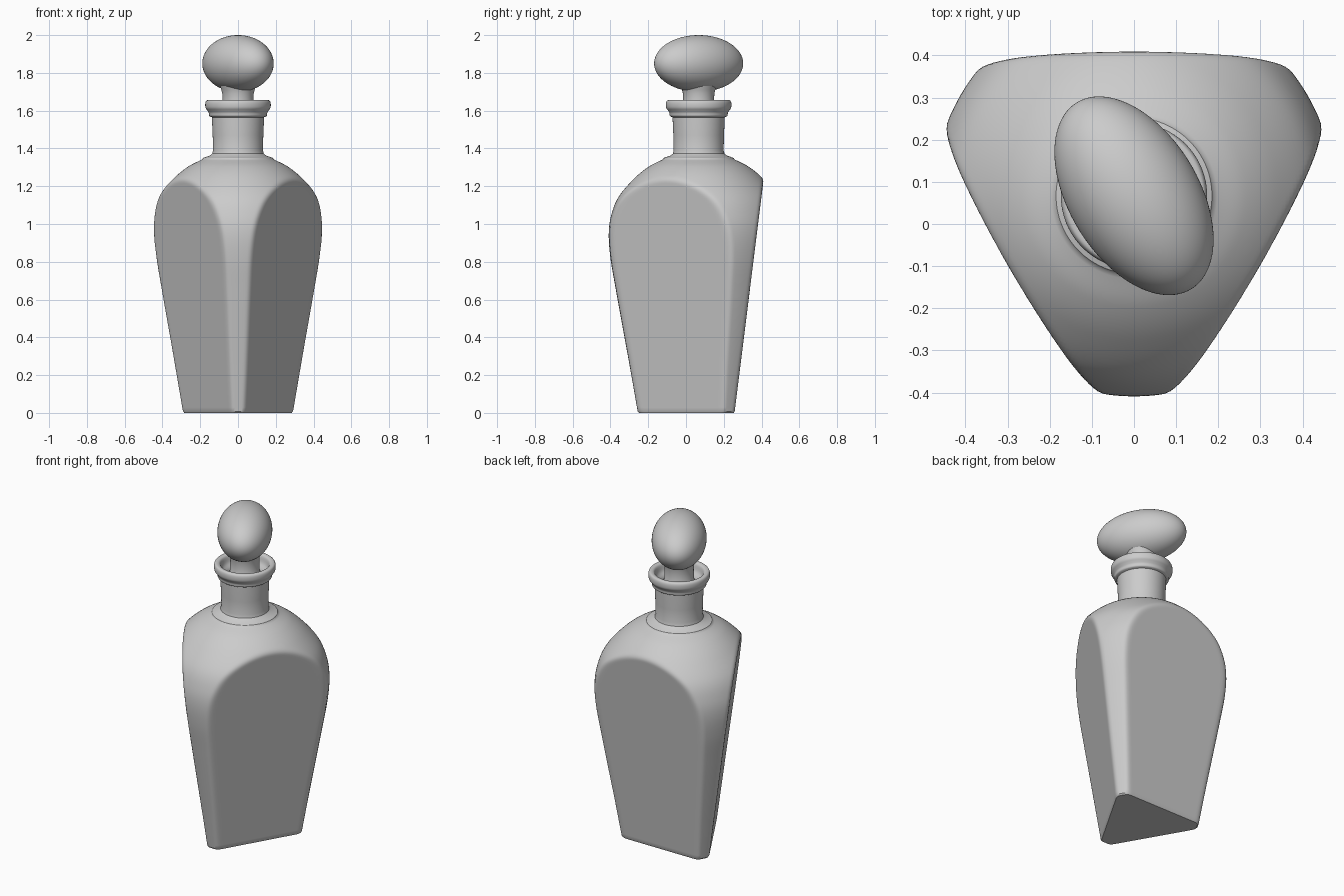
import bpy, math
from mathutils import Vector

if "Cube" in bpy.data.objects:
    bpy.data.objects.remove(bpy.data.objects["Cube"])

AXIS_Y = 0.067   # the bottle's axis sits behind the origin
SEG = 240


def smooth_curve(pts, steps):
    """Catmull-Rom curve through profile points."""
    p = [Vector(q) for q in pts]
    p = [2 * p[0] - p[1]] + p + [2 * p[-1] - p[-2]]
    out = []
    for i in range(1, len(p) - 2):
        a, b, c, d = p[i - 1:i + 3]
        for s in range(steps):
            t = s / steps
            out.append(0.5 * (2 * b + (c - a) * t + (2 * a - 5 * b + 4 * c - d) * t * t
                              + (3 * b - a - 3 * c + d) * t ** 3))
    return [tuple(v) for v in out] + [tuple(pts[-1])]


def facet_radius(r, z, ang, blend=0.02):
    """Round radius cut by three leaning flat facets, with a softened edge."""
    off = (ang - math.pi / 2 + math.pi / 3) % (2 * math.pi / 3) - math.pi / 3
    flat = (0.19 + 0.1245 * z) / math.cos(off)
    h = max(blend - abs(r - flat), 0) / blend
    return min(r, flat) - h * h * blend / 4


def lathe(name, profile, seg, radius=lambda r, z, a: r):
    """Closed revolved solid; profile runs from bottom to top as (r, z)."""
    verts, faces = [], []
    for r, z in profile:
        for i in range(seg):
            a = 2 * math.pi * i / seg
            q = radius(r, z, a)
            verts.append((q * math.cos(a), q * math.sin(a), z))
    for j in range(len(profile) - 1):
        for i in range(seg):
            k = (i + 1) % seg
            faces.append((j * seg + i, j * seg + k, (j + 1) * seg + k, (j + 1) * seg + i))
    faces.append(tuple(reversed(range(seg))))
    faces.append(tuple(range(len(verts) - seg, len(verts))))
    mesh = bpy.data.meshes.new(name)
    mesh.from_pydata(verts, [], faces)
    ob = bpy.data.objects.new(name, mesh)
    bpy.context.collection.objects.link(ob)
    ob.location.y = AXIS_Y
    smooth(ob)
    return ob


def smooth(ob):
    bpy.ops.object.select_all(action='DESELECT')
    ob.select_set(True)
    bpy.context.view_layer.objects.active = ob
    bpy.ops.object.shade_smooth_by_angle(angle=math.radians(35))


# Bottle: faceted body, shoulder, neck, lip and hollow bore in one profile
body = smooth_curve([(0.323, 0.008), (0.36, 0.22), (0.4, 0.44), (0.438, 0.65), (0.467, 0.82),
                     (0.476, 0.95), (0.462, 1.05), (0.423, 1.145), (0.342, 1.24),
                     (0.265, 1.303), (0.19, 1.342)], 10)
neck = [(0.185, 1.35), (0.15, 1.362), (0.137, 1.372), (0.132, 1.39), (0.134, 1.47), (0.138, 1.56)]
lip = smooth_curve([(0.138, 1.565), (0.152, 1.572), (0.155, 1.588), (0.162, 1.6), (0.172, 1.616),
                    (0.173, 1.64), (0.166, 1.654), (0.15, 1.655), (0.138, 1.645),
                    (0.128, 1.61), (0.108, 1.585), (0.1, 1.56)], 4)
bore = [(0.095, 1.42)]


def bottle_radius(r, z, a):
    if z <= 0:   # slightly shrunk foot ring makes the rounded base edge
        return facet_radius(0.323, 0.008, a) * 0.975
    return facet_radius(r, z, a)


lathe("bottle", [(0.323, 0)] + body + neck + lip + bore, SEG, bottle_radius)

# Stopper stem, flared where it meets the knob and seated in the bore
lathe("stopper_stem", [(0.08, 1.45), (0.092, 1.57), (0.092, 1.59), (0.084, 1.605), (0.082, 1.66),
                       (0.083, 1.69), (0.088, 1.71), (0.095, 1.73)], 64)

# Stopper knob: flattened egg turned about the axis
bpy.ops.mesh.primitive_uv_sphere_add(segments=96, ring_count=48, radius=1,
                                     location=(0, AXIS_Y, 1.85),
                                     rotation=(0, 0, math.radians(-58.5)))
knob = bpy.context.object
knob.name = "stopper_knob"
knob.scale = (0.26, 0.154, 0.15)
smooth(knob)
